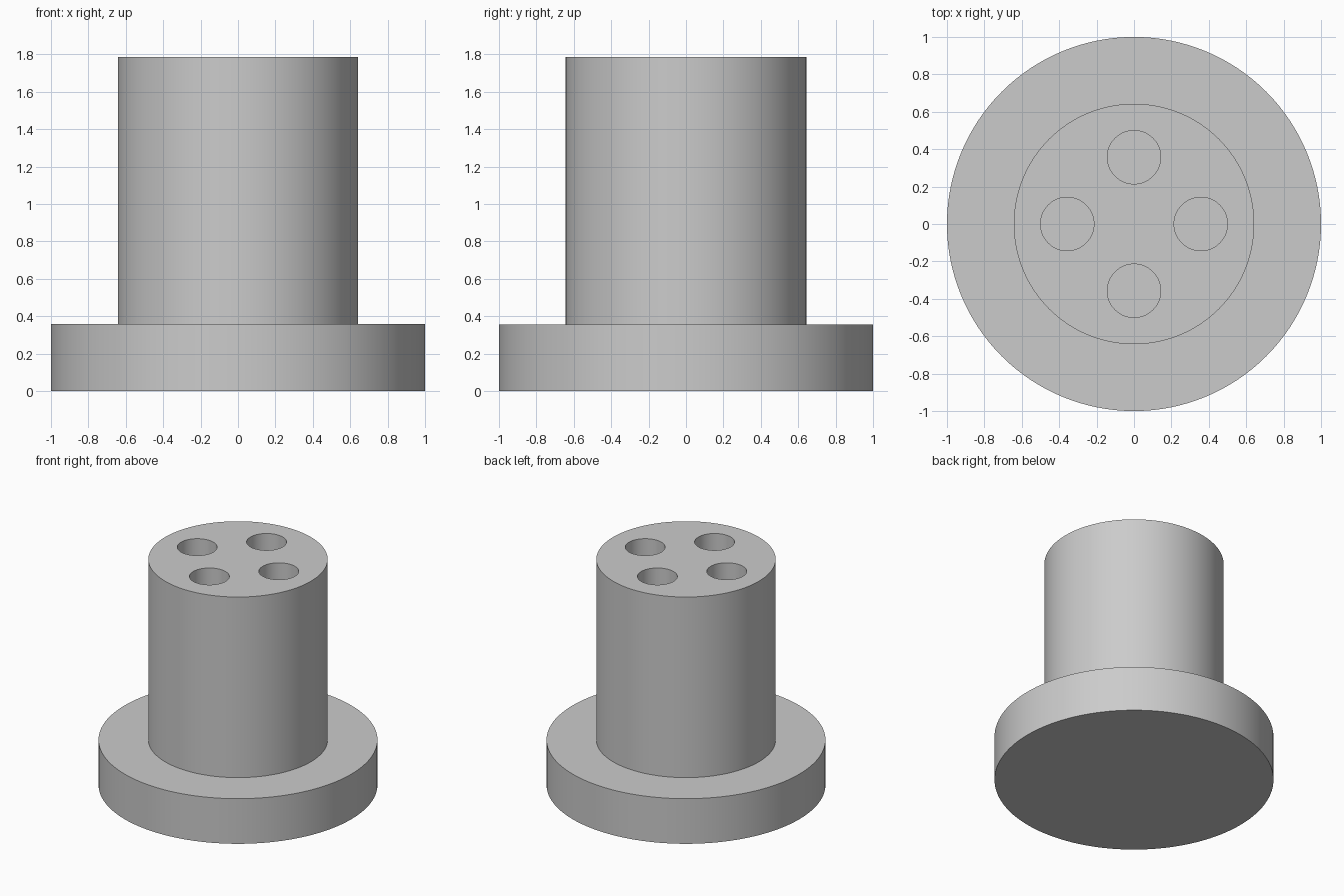
import bpy
import math

if "Cube" in bpy.data.objects:
    bpy.data.objects.remove(bpy.data.objects["Cube"], do_unlink=True)

UNIT = 1 / 14
FLANGE_TOP, BODY_TOP = 5 * UNIT, 25 * UNIT
FLANGE_RADIUS, BODY_RADIUS = 1.0, 9 * UNIT
HOLE_RADIUS, HOLE_OFFSET = 2 * UNIT, 5 * UNIT
SEGMENTS = 128

grey = bpy.data.materials.new("plain_grey")
grey.use_nodes = True
colour = (0.6, 0.6, 0.6, 1)
grey.diffuse_color = colour
grey.node_tree.nodes["Principled BSDF"].inputs["Base Color"].default_value = colour


def lathe(name, profile, segments):
    """Revolve (radius, height) rings into a closed solid with flat end caps."""
    verts, faces = [], []
    for radius, height in profile:
        for i in range(segments):
            a = math.tau * i / segments
            verts.append((radius * math.cos(a), radius * math.sin(a), height))
    for ring in range(len(profile) - 1):
        low, high = ring * segments, (ring + 1) * segments
        for i in range(segments):
            j = (i + 1) % segments
            faces.append((low + i, low + j, high + j, high + i))
    faces.append(tuple(reversed(range(segments))))
    faces.append(tuple(range(len(verts) - segments, len(verts))))
    mesh = bpy.data.meshes.new(name)
    mesh.from_pydata(verts, [], faces)
    mesh.materials.append(grey)
    obj = bpy.data.objects.new(name, mesh)
    bpy.context.collection.objects.link(obj)
    return obj


# Flange and upright cylinder as one turned solid
body = lathe("flanged_cylinder", [
    (FLANGE_RADIUS, 0), (FLANGE_RADIUS, FLANGE_TOP),
    (BODY_RADIUS, FLANGE_TOP), (BODY_RADIUS, BODY_TOP)], SEGMENTS)
bpy.context.view_layer.objects.active = body
body.select_set(True)

# Four blind holes sunk from the top face
for k in range(4):
    cutter = lathe("hole_cutter", [(HOLE_RADIUS, FLANGE_TOP), (HOLE_RADIUS, BODY_TOP + 0.1)], 64)
    angle = k * math.pi / 2
    cutter.location = (HOLE_OFFSET * math.cos(angle), HOLE_OFFSET * math.sin(angle), 0)
    cutter.hide_render = True
    bpy.context.view_layer.update()
    cut = body.modifiers.new("hole", 'BOOLEAN')
    cut.operation = 'DIFFERENCE'
    cut.solver = 'EXACT'
    cut.object = cutter
    bpy.ops.object.modifier_apply(modifier=cut.name)
    bpy.data.objects.remove(cutter, do_unlink=True)

# Smooth walls with crisp rims
bpy.ops.object.select_all(action='DESELECT')
body.select_set(True)
bpy.context.view_layer.objects.active = body
bpy.ops.object.shade_smooth_by_angle(angle=math.radians(30))
